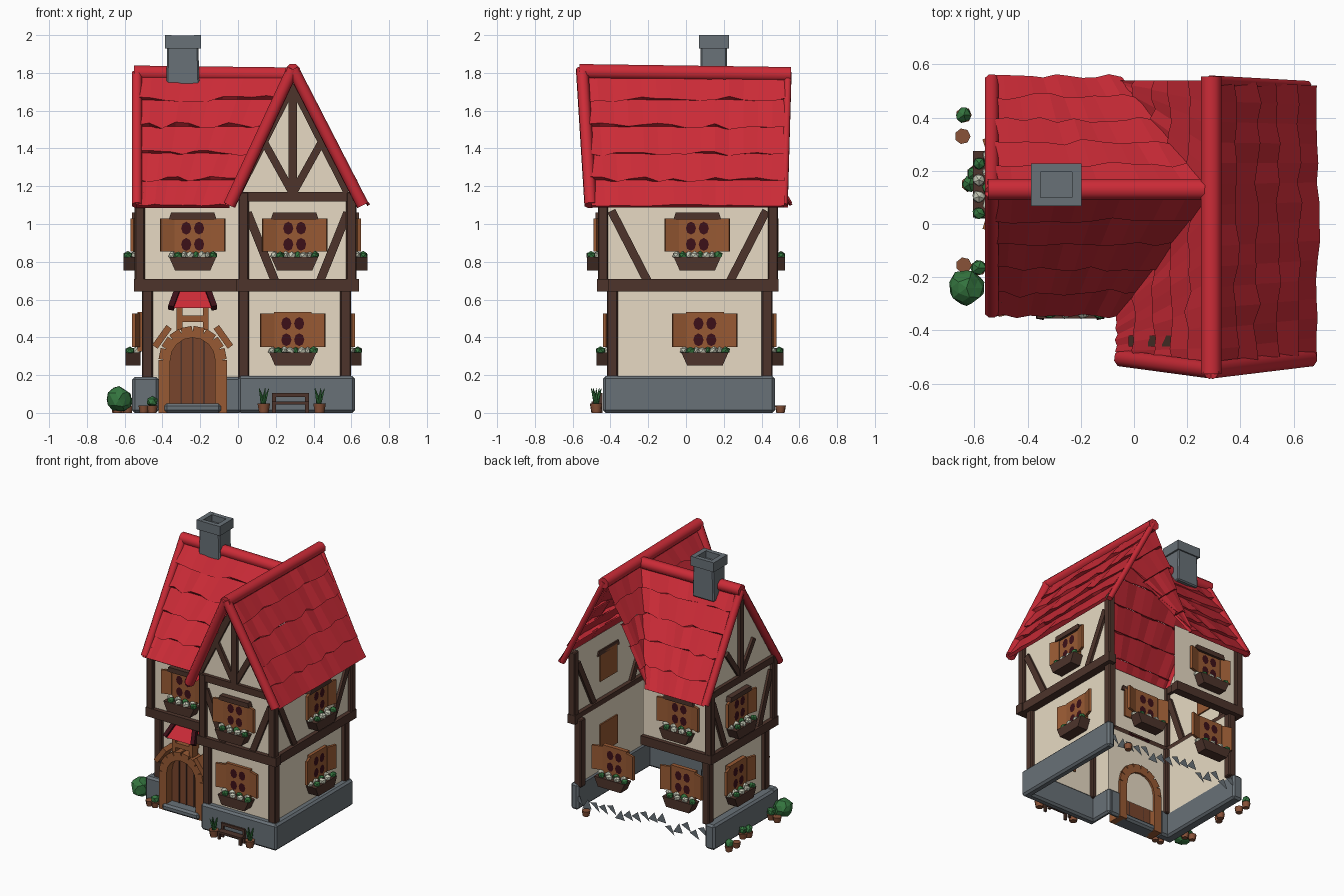
import bpy, bmesh, math, random
from mathutils import Vector as V, Matrix

if "Cube" in bpy.data.objects:
    bpy.data.objects.remove(bpy.data.objects["Cube"])

random.seed(4)
MATS = {}
for n, c in {"roof red": (.60, .024, .038), "plaster cream": (.82, .72, .56), "dark timber": (.074, .034, .024),
             "shutter wood": (.31, .10, .033), "door wood": (.19, .06, .025), "stone grey": (.14, .165, .185),
             "leaf green": (.035, .18, .05), "dark maroon": (.045, .005, .009),
             "blossom pale": (.55, .57, .46), "clay": (.25, .085, .04)}.items():
    MATS[n] = bpy.data.materials.new(n)
    MATS[n].diffuse_color = (*c, 1)
RED, CREAM, TIMBER, SHUT, DOOR, STONE, LEAF, MAROON, PALE, CLAY = MATS.values()
I = Matrix.Identity(4)


def add(name, verts, faces, mat, M=I, fix=True):
    me = bpy.data.meshes.new(name)
    me.from_pydata([M @ V(v) for v in verts], [], faces)
    me.materials.append(mat)
    if fix:
        bm = bmesh.new()
        bm.from_mesh(me)
        bmesh.ops.recalc_face_normals(bm, faces=bm.faces)
        bm.to_mesh(me)
        bm.free()
    ob = bpy.data.objects.new(name, me)
    bpy.context.collection.objects.link(ob)
    return ob


BOXF = [(0, 1, 3, 2), (4, 6, 7, 5), (0, 4, 5, 1), (2, 3, 7, 6), (0, 2, 6, 4), (1, 5, 7, 3)]


def box(name, lo, hi, mat, M=I, taper=0, bevel=0):
    """Box from corner to corner; taper narrows the bottom."""
    vs = []
    cx = (lo[0] + hi[0]) / 2
    for x in (lo[0], hi[0]):
        for y in (lo[1], hi[1]):
            for z in (lo[2], hi[2]):
                vs.append((cx + (x - cx) * (1 - taper if z == lo[2] else 1), y, z))
    ob = add(name, vs, BOXF, mat, M)
    if bevel:
        b = ob.modifiers.new("bevel", 'BEVEL')
        b.width, b.segments = bevel, 1
    return ob


def beam(name, p, q, w, d, out, mat=TIMBER, M=I):
    """Straight bar from p to q, width w, depth d along the outward direction."""
    p, q, o = V(p), V(q), V(out)
    s = (q - p).normalized().cross(o).normalized()
    vs = [e + s * a * w / 2 + o * b * d / 2 for e in (p, q) for a in (-1, 1) for b in (-1, 1)]
    return add(name, vs, BOXF, mat, M)


def tube(name, p, q, r, mat=RED, n=8, r2=None):
    p, q = V(p), V(q)
    rot = (q - p).to_track_quat('Z', 'Y')
    ring = [rot @ V((math.cos(a), math.sin(a), 0)) for a in (2 * math.pi * (i + .5) / n for i in range(n))]
    vs = [p + v * r for v in ring] + [q + v * (r2 or r) for v in ring]
    fs = [(i, (i + 1) % n, n + (i + 1) % n, n + i) for i in range(n)] + [tuple(range(n)), tuple(range(n, 2 * n))]
    ob = add(name, vs, fs, mat)
    for f in ob.data.polygons:
        f.use_smooth = len(f.vertices) == 4
    return ob


def lump(name, c, r, mat, M=I, sub=1, squash=1):
    bm = bmesh.new()
    bmesh.ops.create_icosphere(bm, subdivisions=sub, radius=r)
    for v in bm.verts:
        v.co *= random.uniform(.85, 1.12)
        v.co.z *= squash
    me = bpy.data.meshes.new(name)
    bm.transform(M @ Matrix.Translation(c))
    bm.to_mesh(me)
    bm.free()
    me.materials.append(mat)
    bpy.context.collection.objects.link(bpy.data.objects.new(name, me))


def sheet(name, pts, mat=CREAM):
    return add(name, pts, [tuple(range(len(pts)))], mat, fix=False)


# --- Roof slopes: stepped, wavy shingle courses
def slope(name, e0, e1, r0, r1, cols, rows=5):
    e0, e1, r0, r1 = map(V, (e0, e1, r0, r1))
    nrm = (r1 - r0).cross(r0 - e0).normalized()
    nrm = nrm if nrm.z > 0 else -nrm
    at = lambda u, t: e0.lerp(e1, u).lerp(r0.lerp(r1, u), t)
    vs, fs = [], []
    for i in range(rows):
        b = len(vs)
        for j in range(cols + 1):
            u = j / cols
            drop = random.uniform(-.03, .012) if i else 0
            vs += [at(u, i / rows) - nrm * .008, at(u, i / rows + drop) + nrm * random.uniform(.010, .030),
                   at(u, (i + 1) / rows) + nrm * .002]
        for j in range(cols):
            k = b + 3 * j
            fs += [(k, k + 3, k + 4, k + 1), (k + 1, k + 4, k + 5, k + 2)]
    ob = add(name, vs, fs, RED)
    if sum(f.normal.dot(nrm) * f.area for f in ob.data.polygons) < 0:
        ob.data.flip_normals()


EZ, RZ, RX, RY = 1.09, 1.80, .29, .12
slope("right_wing_roof_east", (.675, -.50, EZ), (.675, .52, EZ), (RX, -.55, RZ), (RX, .54, RZ), 14)
slope("right_wing_roof_west_front", (-.045, -.50, EZ), (-.045, -.33, EZ), (RX, -.55, RZ), (RX, RY, RZ), 8)
slope("right_wing_roof_west_back", (-.045, .52, EZ), (-.045, .54, EZ), (RX, RY, RZ), (RX, .54, RZ), 5)
slope("left_wing_roof_front", (-.54, -.33, EZ), (-.045, -.33, EZ), (-.54, RY, RZ), (RX, RY, RZ), 10)
slope("left_wing_roof_back", (-.54, .54, EZ), (-.045, .54, EZ), (-.54, RY, RZ), (RX, RY, RZ), 10)
tube("right_ridge", (RX, -.565, 1.808), (RX, .555, 1.792), .042)
tube("left_ridge", (-.55, RY + .01, 1.80), (.28, RY + .01, 1.79), .042)
for s in (-1, 1):
    tube("front_bargeboard", (RX + s * .37 + (.035 if s < 0 else 0), -.505, 1.10), (RX, -.55, 1.82), .034)
    tube("left_bargeboard", (-.535, .105 + s * .435, 1.10), (-.535, RY, 1.80), .028)
tube("back_bargeboard_east", (RX + .36, .52, 1.10), (RX, .54, 1.80), .02)

# --- Chimney with hollow top
CX, CY = -.292, .148
box("chimney_stack", (CX - .082, CY - .07, 1.70), (CX + .082, CY + .07, 1.95), STONE, taper=-.08, bevel=.008)
for s in (-1, 1):
    box("chimney_rim_side", (CX + s * .077 - .018, CY - .08, 1.93), (CX + s * .077 + .018, CY + .08, 2.0), STONE)
    box("chimney_rim_end", (CX - .09, CY + s * .064 - .016, 1.93), (CX + .09, CY + s * .064 + .016, 1.999), STONE)

# --- Plaster walls (the back is open except above the left wing)
L, R, F, LF, B, MX = -.52, .60, -.44, -.27, .46, .03
sheet("front_gable_wall", [(MX, F, .66), (R, F, .66), (R, F, 1.2), (RX, F, 1.77), (MX, F, 1.2)])
sheet("right_upper_wall", [(R, F, .66), (R, B, .66), (R, B, 1.18), (R, F, 1.18)])
sheet("left_upper_wall", [(L, B, .66), (L, LF, .66), (L, LF, 1.15), (L, RY, 1.76), (L, B, 1.15)])
sheet("left_front_upper_wall", [(L, LF, .66), (MX, LF, .66), (MX, LF, 1.17), (L, LF, 1.17)])
sheet("inner_upper_wall", [(MX, LF, .66), (MX, F, .66), (MX, F, 1.2), (MX, LF, 1.2)])
sheet("left_back_upper_wall", [(MX, B, .66), (L, B, .66), (L, B, 1.15), (MX, B, 1.15)])
l, r, f, lf = -.48, .57, -.39, -.23
for name, a, b in (("front_lower_wall", (MX, f), (r, f)), ("right_lower_wall", (r, f), (r, B - .02)),
                   ("left_lower_wall", (l, B - .02), (l, lf)), ("left_front_lower_wall", (l, lf), (MX, lf)),
                   ("inner_lower_wall", (MX, lf), (MX, f))):
    sheet(name, [(*a, .15), (*b, .15), (*b, .67), (*a, .67)])

# --- Timber frame: corner posts, floor bands, braces
for x, y in ((L, LF), (L, B), (R, F), (R, B), (MX, F)):
    box("upper_post", (x - .027, y - .027, .69), (x + .027, y + .027, 1.17), TIMBER, bevel=.006)
for x, y in ((l, lf), (l, B - .03), (r, f), (r, B - .03), (MX, f)):
    box("lower_post", (x - .029, y - .029, .17), (x + .029, y + .029, .67), TIMBER, bevel=.006)
O = {"front": (0, -1, 0), "right": (1, 0, 0), "left": (-1, 0, 0), "back": (0, 1, 0)}
for name, a, b, o in (("band_front", (MX - .04, F), (R + .04, F), "front"), ("band_right", (R, F), (R, B + .03), "right"),
                      ("band_left", (L, LF - .03), (L, B + .03), "left"), ("band_left_front", (L, LF), (MX, LF), "front"),
                      ("band_inner", (MX, F), (MX, LF), "left"), ("band_left_back", (L, B), (MX, B), "back")):
    beam(name, (*a, .675), (*b, .675), .065, .06, O[o])
beam("gable_tie", (MX, F, 1.145), (R, F, 1.145), .05, .05, O["front"])
beam("gable_king_post", (RX, F, 1.15), (RX, F, 1.74), .045, .05, O["front"])
beam("left_gable_tie", (L, LF, 1.145), (L, B, 1.145), .05, .05, O["left"])
beam("left_gable_post", (L, RY, 1.15), (L, RY, 1.72), .04, .05, O["left"])
for s in (-1, 1):
    c = .315
    beam("gable_brace", (RX, F, 1.16), (RX + s * .15, F, 1.43), .04, .04, O["front"])
    beam("gable_rafter", (RX + s * .29, F, 1.17), (RX, F, 1.74), .045, .04, O["front"])
    beam("front_brace", (c + s * .265, F, 1.06), (c + s * .12, F, .70), .045, .035, O["front"])
    beam("right_brace", (R, .015 + s * .41, 1.07), (R, .015 + s * .22, .70), .045, .035, O["right"])
    beam("left_brace", (L, .10 + s * .34, 1.07), (L, .10 + s * .2, .70), .045, .035, O["left"])
    beam("left_gable_brace", (L, RY, 1.16), (L, RY + s * .16, 1.38), .04, .035, O["left"])

# --- Stone base
for name, lo, hi in (("base_front", (0, -.44, 0), (.62, -.38, .195)), ("base_right", (.56, -.43, 0), (.62, .47, .195)),
                     ("base_left", (-.56, -.28, 0), (-.48, .47, .185)), ("base_left_front", (-.56, -.29, 0), (-.42, -.22, .19)),
                     ("base_inner", (0, -.42, 0), (.04, -.22, .19)), ("base_by_door", (-.08, -.26, 0), (.02, -.22, .19)),
                     ("door_step", (-.39, -.34, 0), (-.09, -.22, .05))):
    box(name, lo, hi, STONE, bevel=.014)
for i in range(16):  # broken remains of the back footing
    x, z = -.5 + i * .068, random.uniform(.02, .1)
    sheet("back_footing_shard", [(x, .46, z), (x + .08, .46, z + random.uniform(-.02, .06)),
                                 (x + .03, .46, z + .07)], STONE)


# --- Windows with shutters and flower boxes; local -y points out of the wall
def window(side, x, y, z, lintel=True):
    M = Matrix.Translation((x, y, z)) @ Matrix.Rotation(math.radians({"front": 0, "right": 90, "left": -90, "back": 180}[side]), 4, 'Z')
    box("window_frame", (-.10, -.022, -.11), (.10, .01, .10), SHUT, M)
    for px in (-.034, .034):
        for pz in (-.048, .038):
            pts = [(px + .027 * math.cos(a), -.026, pz + .034 * math.sin(a)) for a in (math.pi * k / 4 for k in range(8))]
            add("window_pane", pts, [tuple(range(8))], MAROON, M, fix=False)
    if lintel:
        box("window_lintel", (-.115, -.04, .085), (.115, .01, .12), TIMBER, M, taper=-.1)
    for s in (-1, 1):
        beam("shutter", (s * .135, -.03, -.085), (s * .135, -.03, .09), .075, .018, V((s * -.3, -.95, 0)).normalized(), SHUT, M)
    box("flower_box", (-.125, -.085, -.185), (.125, -.005, -.115), TIMBER, M, taper=.25)
    for k in range(8):
        lump("box_flowers", (-.108 + k * .031, -.045 + .018 * (-1) ** k, -.105), .026, LEAF if k % 3 == 1 else PALE, M, squash=.8)


window("front", -.24, LF, .94)
window("front", .30, F, .94)
window("front", .29, f, .435, False)
window("right", R, .06, .94)
window("right", r, .10, .435, False)
window("left", L, .15, .94)
window("left", l - .03, .15, .435, False)
window("back", -.27, B - .02, .94)
window("back", -.29, B - .03, .435, False)
window("back", .27, B - .03, .435, False)

# --- Arched door
DX, SP = -.24, .28
arc = [(DX + .15 * math.cos(a), SP + .15 * math.sin(a)) for a in (math.pi * k / 8 for k in range(9))]
path = [(DX + .15, 0)] + arc + [(DX - .15, 0)]
add("door_panel", [(x, lf - .03, z) for x, z in path], [tuple(range(len(path)))], DOOR, fix=False)
for a, b in zip(path, path[1:]):
    beam("door_arch", (a[0], lf - .04, a[1]), (b[0], lf - .04, b[1]), .062, .11, O["front"], SHUT)
for k in (-1, 0, 1):
    box("door_plank_seam", (DX + k * .06 - .004, lf - .036, .05), (DX + k * .06 + .004, lf - .03, .40), TIMBER)
for s in (-1, 1):
    beam("arch_hood", (DX + s * .20, lf - .06, .35), (DX + s * .125, lf - .06, .455), .035, .10, O["front"], SHUT)
    beam("canopy_bracket", (DX + s * .07, lf - .05, .44), (DX + s * .07, lf - .05, .57), .03, .06, O["front"], SHUT)
    beam("canopy_edge", (DX + s * .115, -.345, .555), (DX + s * .065, -.235, .69), .03, .035, (0, -.77, .63), MAROON)
box("canopy_beam", (DX - .08, -.31, .48), (DX + .08, lf, .515), SHUT)
add("canopy_roof", [(DX - .11, -.35, .555), (DX + .11, -.35, .555), (DX + .065, -.24, .685), (DX - .065, -.24, .685),
                    (DX - .11, lf, .555), (DX + .11, lf, .555), (DX + .065, lf, .685), (DX - .065, lf, .685)],
    [(0, 1, 2, 3), (0, 4, 5, 1), (3, 2, 6, 7), (0, 3, 7, 4), (1, 5, 6, 2)], RED)


# --- Garden: pots, bush, plants and bench
def pot(x, y, r=.035, h=.05, green=True):
    tube("pot", (x, y, 0), (x, y, h), r * .75, CLAY, 7, r)
    if green:
        lump("pot_plant", (x, y, h + .02), r * 1.05, LEAF)


lump("round_bush", (-.63, -.24, .072), .066, LEAF, sub=2)
for x, y, g in ((-.64, .41, True), (-.645, .33, False), (-.62, .15, True), (-.60, .19, True), (-.64, -.155, False),
                (-.585, -.165, True), (-.50, -.32, False), (-.455, -.32, True), (.47, .50, False)):
    pot(x, y, .03, .04, g)
for x in (.135, .43):
    pot(x, -.475, .035, .05, False)
    for k in range(5):
        a = k * 1.257
        tube("spiky_leaf", (x, -.475, .045), (x + .028 * math.cos(a), -.475 + .028 * math.sin(a), .13), .015, LEAF, 4, .002)
box("bench_seat", (.18, -.50, .045), (.375, -.45, .06), TIMBER)
box("bench_back", (.18, -.455, .085), (.375, -.443, .105), TIMBER)
for x in (.19, .365):
    box("bench_leg_front", (x - .01, -.50, 0), (x + .01, -.485, .05), TIMBER)
    box("bench_leg_back", (x - .01, -.457, 0), (x + .01, -.443, .105), TIMBER)

for m in bpy.data.materials:
    if m.users and not m.is_grease_pencil:
        m.use_nodes = True
        m.node_tree.nodes["Principled BSDF"].inputs["Base Color"].default_value = m.diffuse_color
